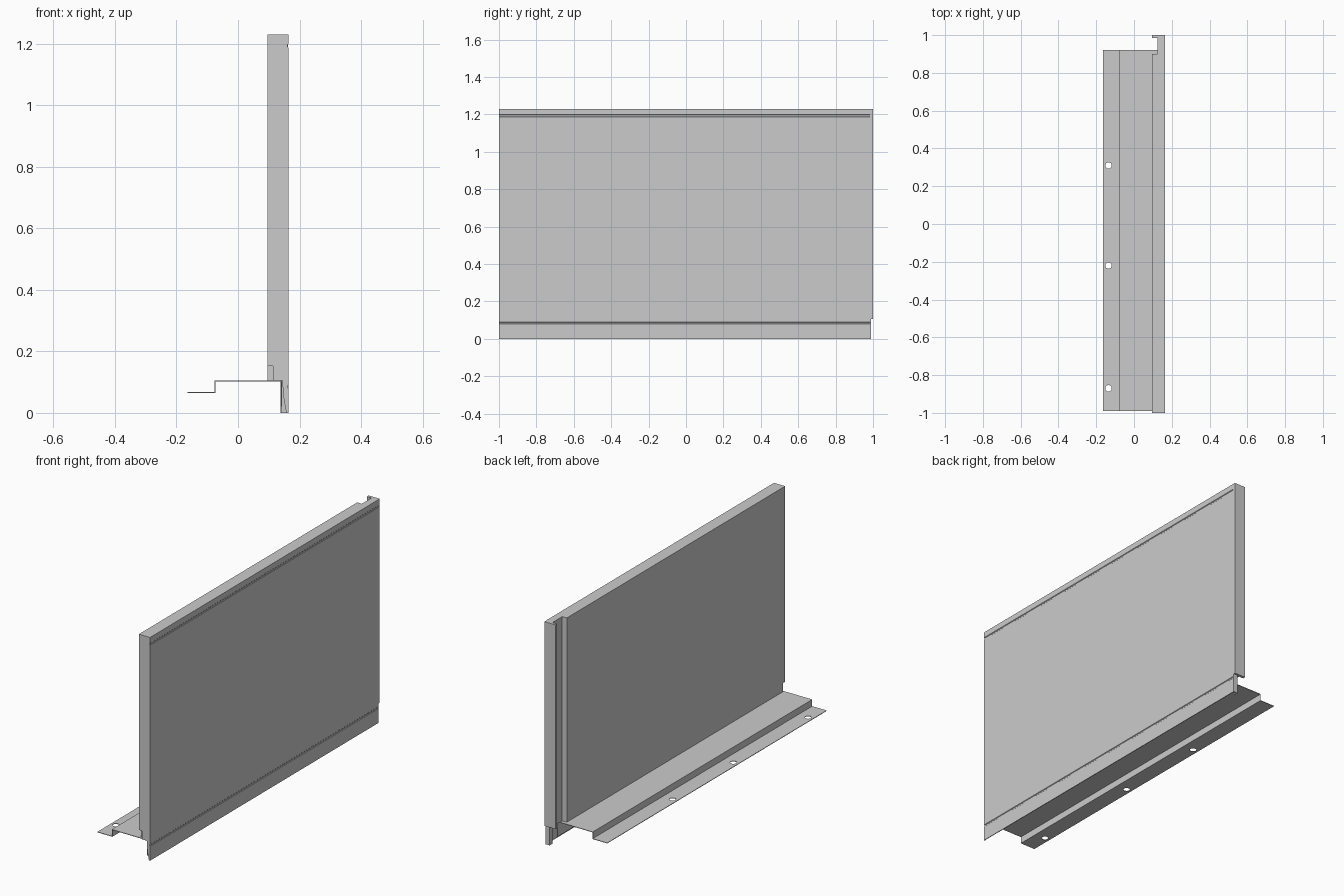
import bpy, bmesh
from mathutils import Matrix

if "Cube" in bpy.data.objects:
    bpy.data.objects.remove(bpy.data.objects["Cube"])


def finish(name, bm):
    bmesh.ops.recalc_face_normals(bm, faces=bm.faces)
    mesh = bpy.data.meshes.new(name)
    bm.to_mesh(mesh)
    bm.free()
    ob = bpy.data.objects.new(name, mesh)
    bpy.context.collection.objects.link(ob)
    return ob


def extrude_y(name, profile, y0, y1):
    """Extrude an (x, z) profile along y."""
    bm = bmesh.new()
    face = bm.faces.new([bm.verts.new((x, y0, z)) for x, z in profile])
    ext = bmesh.ops.extrude_face_region(bm, geom=[face])
    verts = [g for g in ext['geom'] if isinstance(g, bmesh.types.BMVert)]
    bmesh.ops.translate(bm, verts=verts, vec=(0, y1 - y0, 0))
    return finish(name, bm)


def box(name, x, y, z):
    return extrude_y(name, [(x[0], z[0]), (x[1], z[0]), (x[1], z[1]), (x[0], z[1])], *y)


def cylinder(name, x, y, z, r, h):
    bm = bmesh.new()
    bmesh.ops.create_cone(bm, cap_ends=True, segments=20, radius1=r, radius2=r,
                          depth=h, matrix=Matrix.Translation((x, y, z)))
    return finish(name, bm)


def cut(ob, cutter):
    mod = ob.modifiers.new("cut", 'BOOLEAN')
    mod.operation = 'DIFFERENCE'
    mod.solver = 'EXACT'
    mod.object = cutter
    bpy.context.view_layer.objects.active = ob
    bpy.ops.object.modifier_apply(modifier=mod.name)
    bpy.data.objects.remove(cutter)


BACK, STEP, FRONT = 0.096, 0.124, 0.164
FLOOR, TOP = 0.105, 1.23

# Wall panel with thin hanging skirt and two V grooves on the front face
profile = [(BACK, FLOOR), (FRONT - 0.004, FLOOR), (FRONT - 0.004, 0), (FRONT, 0)]
for z in (0.085, 1.193):
    profile += [(FRONT, z - 0.006), (FRONT - 0.003, z - 0.003),
                (FRONT - 0.003, z + 0.003), (FRONT, z + 0.006)]
profile += [(FRONT, TOP), (BACK, TOP)]
panel = extrude_y("wall_panel", profile, -1, 0.985)

# Rebate along the joint end, and small notch at the opposite lower corner
cut(panel, box("rebate", (0, STEP), (0.9, 1.1), (0, 1.4)))
cut(panel, box("notch", (0, 0.114), (-1.1, -0.98), (0, 0.152)))

# Joint lip on the far end
box("joint_lip", (BACK, FRONT - 0.001), (0.985, 1), (FLOOR, TOP))

# Skirt end flanges: tapered at the near end, square with a return at the far end
extrude_y("skirt_near_flange", [(0.145, FLOOR), (0.145, 0.09), (0.148, 0.05), (0.157, 0),
                                (0.161, 0), (0.161, FLOOR)], -1, -0.996)
box("skirt_far_flange", (0.138, FRONT), (0.985, 0.99), (0, FLOOR))
box("skirt_far_return", (0.138, 0.141), (0.965, 0.985), (0, FLOOR))

# Folded base sheet with a hanging leg behind the skirt
t = 0.003
sheet = extrude_y("base_sheet", [
    (-0.164, 0.065), (-0.073, 0.065), (-0.073, FLOOR - t), (0.140, FLOOR - t),
    (0.140, 0.02), (0.143, 0.02), (0.143, FLOOR), (-0.076, FLOOR),
    (-0.076, 0.065 + t), (-0.164, 0.065 + t)], -0.99, 0.92)

# Fixing holes in the lower flange
for y in (-0.87, -0.22, 0.31):
    cut(sheet, cylinder("fixing_hole", -0.135, y, 0.066, 0.017, 0.03))
